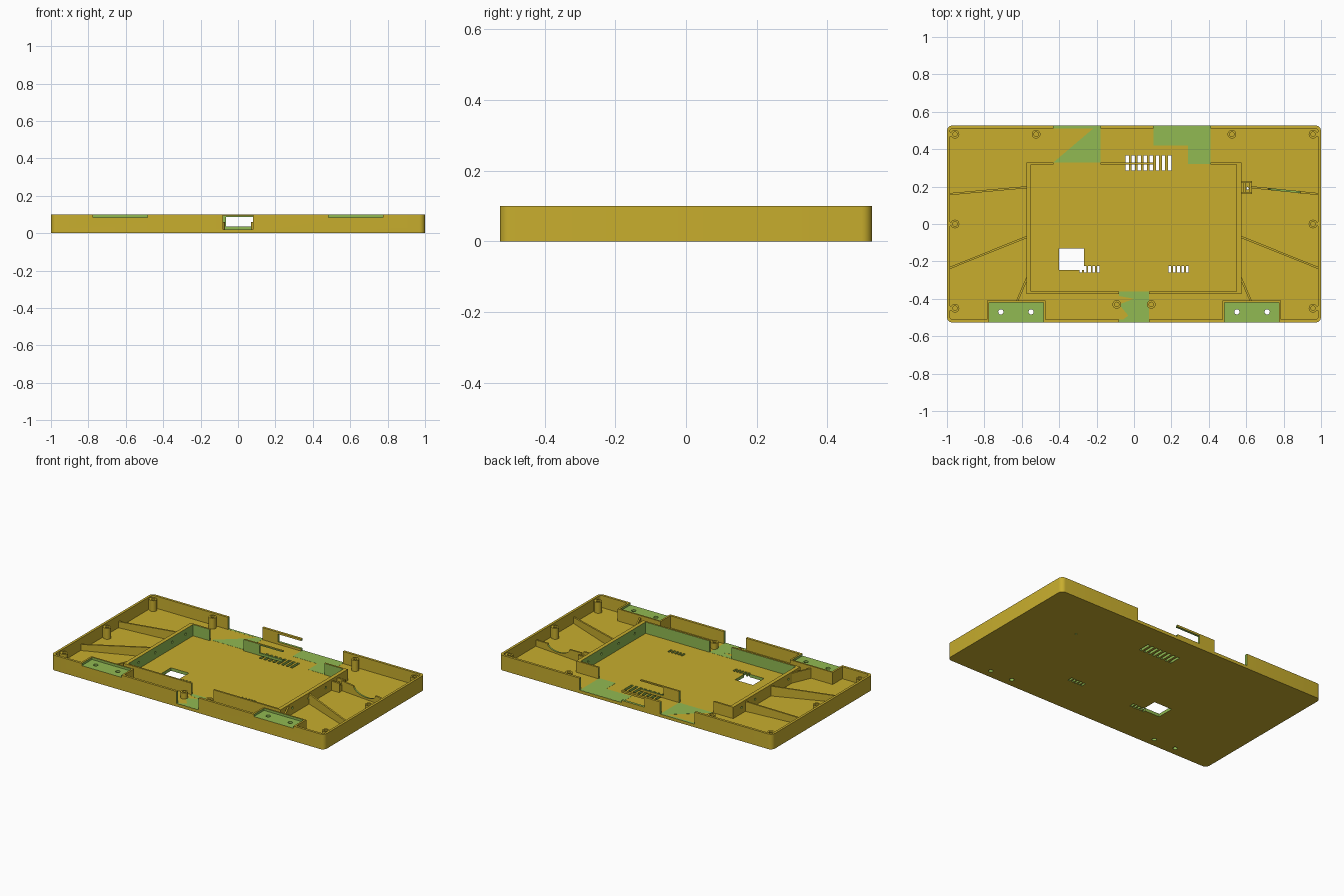
import bpy, bmesh, math
from mathutils import Vector

if "Cube" in bpy.data.objects:
    bpy.data.objects.remove(bpy.data.objects["Cube"])


def material(name, rgb):
    m = bpy.data.materials.new(name)
    m.diffuse_color = (*rgb, 1)
    m.use_nodes = True
    m.node_tree.nodes["Principled BSDF"].inputs["Base Color"].default_value = m.diffuse_color
    return m


MATS = [material("ochre", (0.578, 0.423, 0.027)), material("leaf_green", (0.283, 0.491, 0.084))]
FLOOR, TOP, FRAME_TOP = 0.02, 0.1, 0.095


# --- helpers: each adds a closed solid to a bmesh ---
def extrude(bm, pts, vec, mat=0):
    f = bm.faces.new([bm.verts.new(p) for p in pts])
    out = bmesh.ops.extrude_face_region(bm, geom=[f])["geom"]
    verts = [g for g in out if isinstance(g, bmesh.types.BMVert)]
    bmesh.ops.translate(bm, verts=verts, vec=vec)
    faces = {f} | {lf for v in verts for lf in v.link_faces}
    for face in faces:
        face.material_index = mat
    bmesh.ops.recalc_face_normals(bm, faces=list(faces))


def prism(bm, pts, z0, z1, mat=0):
    extrude(bm, [(x, y, z0) for x, y in pts], (0, 0, z1 - z0), mat)


def box(bm, x0, x1, y0, y1, z0, z1, mat=0):
    prism(bm, [(x0, y0), (x1, y0), (x1, y1), (x0, y1)], z0, z1, mat)


def circle(x, y, r, n=20):
    return [(x + r * math.cos(2 * math.pi * i / n), y + r * math.sin(2 * math.pi * i / n)) for i in range(n)]


def rounded(hx, hy, r, n=6):
    pts = []
    for k, (sx, sy) in enumerate([(1, 1), (-1, 1), (-1, -1), (1, -1)]):
        for i in range(n + 1):
            a = math.pi / 2 * (k + i / n)
            pts.append((sx * (hx - r) + r * math.cos(a), sy * (hy - r) + r * math.sin(a)))
    return pts


def make(name, bm):
    me = bpy.data.meshes.new(name)
    bm.to_mesh(me)
    bm.free()
    ob = bpy.data.objects.new(name, me)
    bpy.context.collection.objects.link(ob)
    for m in MATS:
        me.materials.append(m)
    return ob


def cut(ob, bm):
    """Subtract the solids in bm; cut faces keep the cutter's colour."""
    cutter = make("cutter", bm)
    cutter.hide_render = True
    mod = ob.modifiers.new("cut", "BOOLEAN")
    mod.operation, mod.solver, mod.object = "DIFFERENCE", "EXACT", cutter
    mod.use_self = True
    bpy.context.view_layer.update()
    me = bpy.data.meshes.new_from_object(ob.evaluated_get(bpy.context.evaluated_depsgraph_get()))
    ob.modifiers.clear()
    ob.data = me
    bpy.data.objects.remove(cutter)


def bracket_cuts(bm, s):
    x0, x1 = sorted((s * 0.485, s * 0.775))
    box(bm, x0, x1, -0.6, -0.42, 0.085, 0.15, 1)
    for x in (0.55, 0.712):
        prism(bm, circle(s * x, -0.47, 0.014), -0.05, 0.09, 1)


# --- tray: floor and outer wall ---
bm = bmesh.new()
prism(bm, rounded(1, 0.527, 0.03), 0, TOP)
tray = make("tray", bm)
bm = bmesh.new()
prism(bm, rounded(0.984, 0.511, 0.016), FLOOR, 0.2)
cut(tray, bm)
bm = bmesh.new()
# openings in the back and front walls
box(bm, -0.43, -0.18, 0.505, 0.6, FLOOR + 0.0004, 0.2, 1)
box(bm, 0.105, 0.41, 0.505, 0.6, FLOOR + 0.0004, 0.2, 1)
box(bm, -0.065, 0.2, 0.5, 0.61, 0.035, 0.087, 1)
box(bm, -0.08, 0.08, -0.6, -0.505, FLOOR + 0.0004, 0.2, 1)
# vents and window through the floor
for i in range(8):
    x = -0.037 + 0.0325 * i
    box(bm, x - 0.009, x + 0.009, 0.285, 0.365, -0.05, 0.03, 1)
for s in (-1, 1):
    for i in range(5):
        x = s * 0.238 + 0.0235 * (i - 2)
        box(bm, x - 0.007, x + 0.007, -0.26, -0.225, -0.05, 0.03, 1)
box(bm, -0.40, -0.268, -0.245, -0.13, -0.05, 0.03, 1)
prism(bm, circle(0.607, 0.19, 0.007, 10), -0.05, 0.03, 1)
for s in (-1, 1):
    bracket_cuts(bm, s)
cut(tray, bm)

# --- inner frame ---
bm = bmesh.new()
box(bm, -0.576, 0.574, -0.373, 0.329, FLOOR, FRAME_TOP)
frame = make("inner_frame", bm)
bm = bmesh.new()
box(bm, -0.551, 0.549, -0.361, 0.317, -0.05, 0.2, 1)
cut(frame, bm)
bm = bmesh.new()
box(bm, -0.43, -0.18, 0.30, 0.35, -0.05, 0.2, 1)
box(bm, 0.105, 0.41, 0.30, 0.35, -0.05, 0.2, 1)
box(bm, -0.065, 0.2, 0.29, 0.36, 0.035, 0.087, 1)
box(bm, -0.08, 0.08, -0.4, -0.34, -0.05, 0.2, 1)
for y in (-0.25, -0.08, 0.1, 0.24):
    extrude(bm, [(-0.7, a, b) for a, b in circle(y, 0.06, 0.008, 10)], (1.4, 0, 0), 1)
cut(frame, bm)

# --- green floor plates at the openings ---
bm = bmesh.new()
for pts in ([(-0.43, 0.33), (-0.18, 0.33), (-0.18, 0.526), (-0.2, 0.526)],
            [(0.105, 0.42), (0.29, 0.42), (0.29, 0.32), (0.41, 0.32), (0.41, 0.526), (0.105, 0.526)],
            [(-0.08, -0.36), (-0.08, -0.385), (0, -0.40), (-0.08, -0.43), (-0.03, -0.49),
             (-0.08, -0.526), (0.08, -0.526), (0.08, -0.36)]):
    prism(bm, pts, FLOOR - 0.001, FLOOR + 0.0008, 1)
make("floor_plates", bm)

# --- mounting brackets at the front ---
for s, side in ((-1, "left"), (1, "right")):
    bm = bmesh.new()
    x0, x1 = sorted((s * 0.473, s * 0.787))
    box(bm, x0, x1, -0.515, -0.41, FLOOR, TOP)
    bracket = make(side + "_bracket", bm)
    bm = bmesh.new()
    bracket_cuts(bm, s)
    cut(bracket, bm)

# --- screw posts with pilot holes ---
posts = [(s * x, y, h) for s in (-1, 1) for x, y, h in
         ((0.957, 0.48, 0.092), (0.523, 0.48, 0.092), (0.957, 0, 0.092), (0.957, -0.45, 0.092), (0.092, -0.43, 0.06))]
for x, y, h in posts:
    bm = bmesh.new()
    prism(bm, circle(x, y, 0.023), FLOOR, h)
    post = make("screw_post", bm)
    bm = bmesh.new()
    prism(bm, circle(x, y, 0.012), h - 0.045, 0.2)
    cut(post, bm)
    if abs(x) > 0.9:  # web tying the post to the side wall
        bm = bmesh.new()
        x0, x1 = sorted((x + math.copysign(0.02, x), math.copysign(0.99, x)))
        box(bm, x0, x1, y - 0.012, y + 0.012, FLOOR, h)
        make("post_web", bm)


# --- stiffening ribs ---
def rib(name, a, b, h0, h1, arc=False, t=0.011):
    a, b = Vector((*a, 0)), Vector((*b, 0))
    d = b - a
    side = Vector((-d.y, d.x, 0)).normalized() * t
    prof = [(0, FLOOR), (1, FLOOR), (1, h1)]
    if arc:  # cable dip
        prof += [(0.5 + 0.24 * math.cos(math.pi * i / 12),
                  h0 + (h1 - h0) * (0.5 + 0.24 * math.cos(math.pi * i / 12)) - 0.04 * math.sin(math.pi * i / 12))
                 for i in range(13)]
    prof.append((0, h0))
    bm = bmesh.new()
    extrude(bm, [a + d * u - side / 2 + Vector((0, 0, z)) for u, z in prof], side)
    if arc:
        for f in bm.faces:
            c = (f.calc_center_median() - a).dot(d) / d.length_squared
            if f.normal.z > 0.3 and 0.26 < c < 0.74:
                f.material_index = 1
    make(name, bm)


for s in (-1, 1):
    rib("back_rib", (s * (0.57 if s < 0 else 0.625), 0.197), (s * 0.985, 0.16), 0.085, 0.06, arc=s > 0)
    rib("middle_rib", (s * 0.57, -0.068), (s * 0.985, -0.235), 0.085, 0.06)
    rib("front_rib", (s * 0.57, -0.285), (s * 0.625, -0.412), 0.085, 0.085)

# --- small holder beside the frame ---
bm = bmesh.new()
for y in (0.16, 0.218):
    box(bm, 0.57, 0.63, y, y + 0.012, FLOOR, 0.08)
box(bm, 0.585, 0.595, 0.17, 0.22, FLOOR, 0.06)
box(bm, 0.618, 0.628, 0.17, 0.22, FLOOR, 0.06)
make("side_holder", bm)

# --- smooth the round parts, keep the edges sharp ---
for ob in bpy.context.scene.objects:
    ob.select_set(True)
    bpy.context.view_layer.objects.active = ob
bpy.ops.object.shade_smooth_by_angle(angle=math.radians(30))
